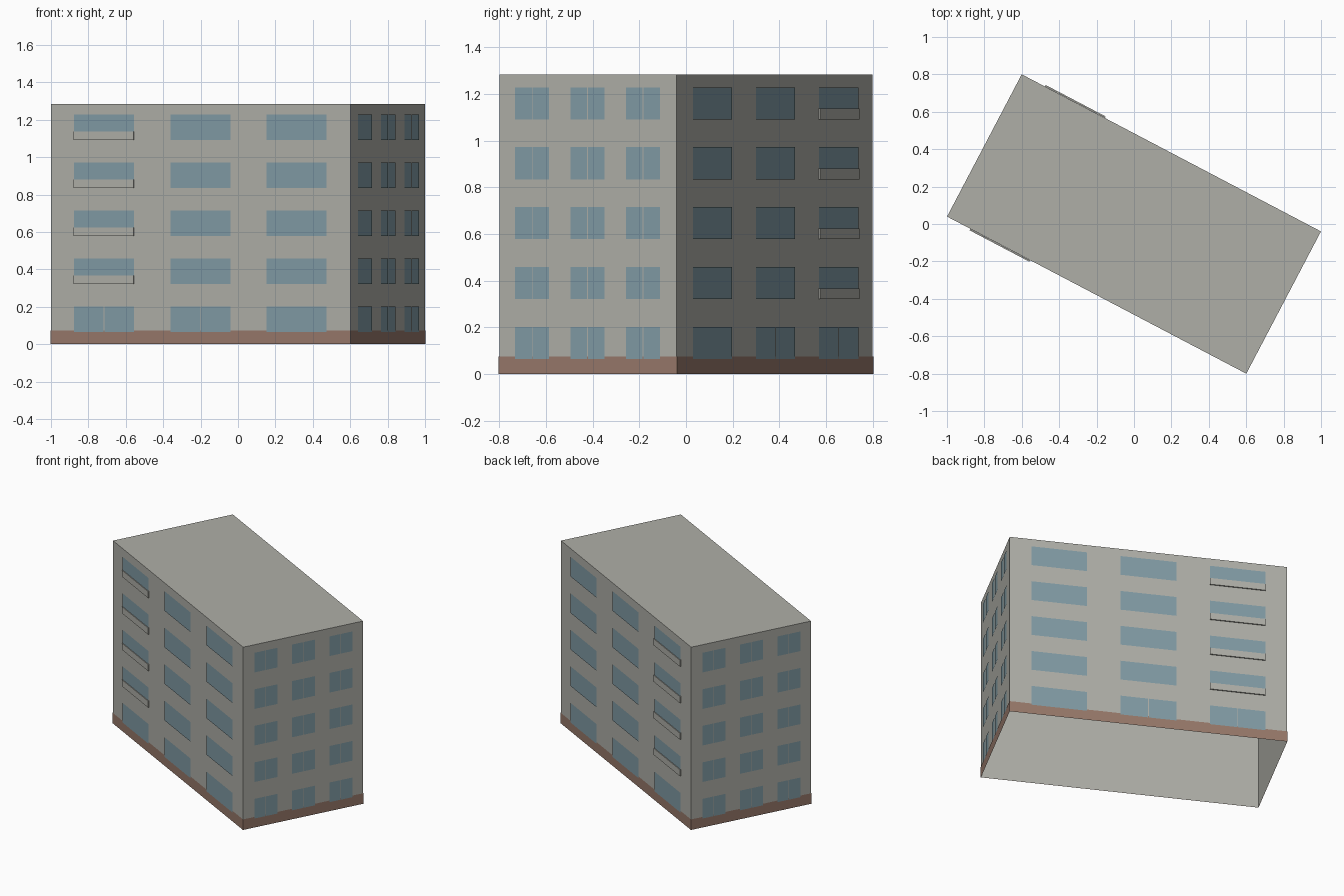
import bpy, bmesh, math
from mathutils import Matrix, Vector

cube = bpy.data.objects.get("Cube")
if cube:
    bpy.data.objects.remove(cube, do_unlink=True)

LENGTH, DEPTH, HEIGHT = 1.807, 0.859, 1.283
FLOORS = 5
STOREY = HEIGHT / FLOORS
TURN = Matrix.Rotation(math.atan2(-0.84, 1.6), 4, 'Z')
SILL, WINDOW_H = 0.064, 0.138
BASE_H, SEAM = 0.074, 0.004
PANEL_H, PANEL_OUT = 0.046, 0.008


def material(name, rgb):
    mat = bpy.data.materials.new(name)
    mat.use_nodes = True
    mat.diffuse_color = (*rgb, 1)
    mat.node_tree.nodes["Principled BSDF"].inputs["Base Color"].default_value = (*rgb, 1)
    return mat


CONCRETE = material("grey concrete", (0.43, 0.43, 0.39))
GLASS = material("blue glass", (0.22, 0.33, 0.375))
PLINTH = material("brown plinth", (0.31, 0.19, 0.145))


def finish(bm, name, mat, matrix):
    mesh = bpy.data.meshes.new(name)
    bm.transform(matrix)
    bm.to_mesh(mesh)
    bm.free()
    mesh.materials.append(mat)
    obj = bpy.data.objects.new(name, mesh)
    bpy.context.collection.objects.link(obj)


def box(bm, center, size):
    place = Matrix.Translation(center) @ Matrix.Diagonal((*size, 1))
    return bmesh.ops.create_cube(bm, size=1, matrix=place)["verts"]


def pane(bm, u0, u1, z0, z1, out):
    """Upright rectangle facing -y, lying just off the wall."""
    bm.faces.new([bm.verts.new((u, -out, z))
                  for u, z in ((u0, z0), (u1, z0), (u1, z1), (u0, z1))])


# Building shell: walls and flat roof, open underneath
shell = bmesh.new()
box(shell, (0, 0, HEIGHT / 2), (LENGTH, DEPTH, HEIGHT))
floor = [f for f in shell.faces if f.normal.z < -0.5]
bmesh.ops.delete(shell, geom=floor, context='FACES_ONLY')
finish(shell, "building_shell", CONCRETE, TURN)

# Walls: name, quarter turns, width, wall distance, window width, pitch,
# column with balcony panels (None where the wall has none)
WALLS = (
    ("front", 0, LENGTH, DEPTH / 2, 0.362, 0.582, -1),
    ("left", 1, DEPTH, LENGTH / 2, 0.165, 0.268, None),
    ("back", 2, LENGTH, DEPTH / 2, 0.362, 0.582, 1),
    ("right", 3, DEPTH, LENGTH / 2, 0.165, 0.268, None),
)

for name, quarter, width, distance, win_w, pitch, panel_col in WALLS:
    matrix = (TURN @ Matrix.Rotation(quarter * math.pi / 2, 4, 'Z')
              @ Matrix.Translation((0, -distance, 0)))

    # Plinth band
    base = bmesh.new()
    half = width / 2 + 0.002
    pane(base, -half, half, 0, BASE_H, 0.002)
    finish(base, name + "_plinth", PLINTH, matrix)

    # Windows, some split into two panes
    windows, panels = bmesh.new(), bmesh.new()
    for level in range(FLOORS):
        z = level * STOREY + SILL
        for col in (-1, 0, 1):
            u = col * pitch
            if panel_col is None:
                split = True
            else:
                split = level == 0 and col in (0, panel_col)
            if split:
                pane(windows, u - win_w / 2, u - SEAM / 2, z, z + WINDOW_H, 0.004)
                pane(windows, u + SEAM / 2, u + win_w / 2, z, z + WINDOW_H, 0.004)
            else:
                pane(windows, u - win_w / 2, u + win_w / 2, z, z + WINDOW_H, 0.004)
            # Balcony panel over the lower part of the upper windows
            if col == panel_col and level > 0:
                box(panels, Vector((u, -PANEL_OUT / 2 - 0.001, z + PANEL_H / 2)),
                    (win_w, PANEL_OUT, PANEL_H))
    finish(windows, name + "_windows", GLASS, matrix)
    if panel_col is None:
        panels.free()
    else:
        finish(panels, name + "_balcony_panels", CONCRETE, matrix)
